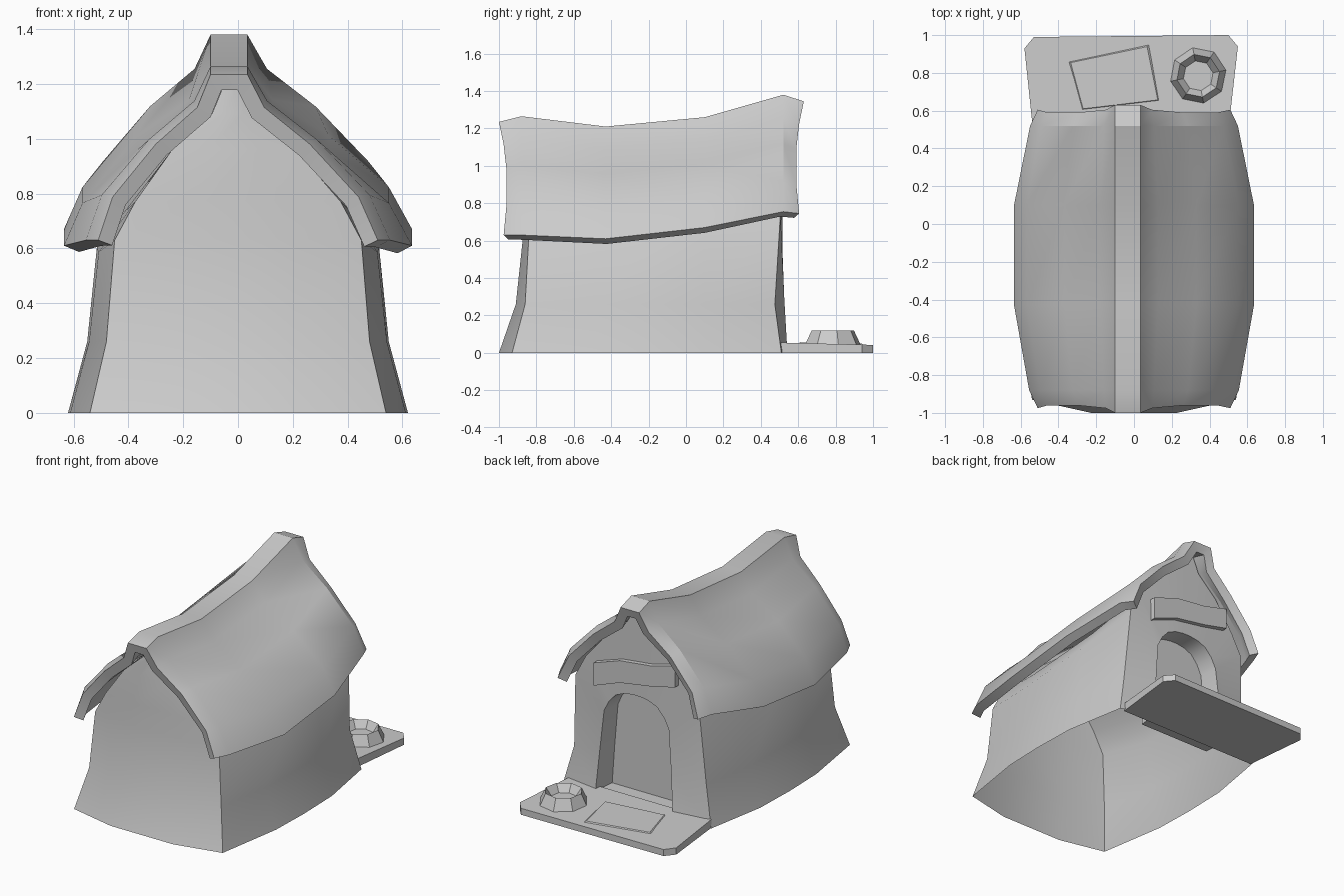
import bpy, bmesh, math

cube = bpy.data.objects.get("Cube")
if cube:
    bpy.data.objects.remove(cube, do_unlink=True)

grey = bpy.data.materials.new("plain_grey")
grey.use_nodes = True
colour = (0.6, 0.6, 0.6, 1)
grey.diffuse_color = colour
grey.node_tree.nodes["Principled BSDF"].inputs["Base Color"].default_value = colour


def lerp_table(table, t, col):
    """Piecewise-linear lookup of one column against the first."""
    for a, b in zip(table, table[1:]):
        if t <= b[0]:
            k = max(0, (t - a[0]) / (b[0] - a[0]))
            return a[col] + k * (b[col] - a[col])
    return table[-1][col]


def finish(name, bm, angle=30, recalc=True):
    if recalc:
        bmesh.ops.recalc_face_normals(bm, faces=bm.faces)
    mesh = bpy.data.meshes.new(name)
    bm.to_mesh(mesh)
    bm.free()
    mesh.materials.append(grey)
    ob = bpy.data.objects.new(name, mesh)
    bpy.context.scene.collection.objects.link(ob)
    bpy.ops.object.select_all(action="DESELECT")
    ob.select_set(True)
    bpy.context.view_layer.objects.active = ob
    bpy.ops.object.shade_smooth_by_angle(angle=math.radians(angle))
    return ob


def strip(bm, rows, closed=False):
    """Skin neighbouring rows of vertices with quads."""
    for a, b in zip(rows, rows[1:]):
        n = len(a)
        for i in range(n if closed else n - 1):
            j = (i + 1) % n
            bm.faces.new((a[i], a[j], b[j], b[i]))


def slab(name, outline, lower, upper, taper=1):
    """Prism between two heights given as functions of y, top shrunk by taper."""
    bm = bmesh.new()
    cx = sum(p[0] for p in outline) / len(outline)
    cy = sum(p[1] for p in outline) / len(outline)
    top = [(cx + (x - cx) * taper, cy + (y - cy) * taper) for x, y in outline]
    rows = [[bm.verts.new((x, y, f(y))) for x, y in ring] for f, ring in ((lower, outline), (upper, top))]
    strip(bm, rows, closed=True)
    for r in rows:
        bm.faces.new(r)
    return finish(name, bm)


# Roof stations: y, ridge height, eave height, half width
stations = [(-.96, 1.235, .63, .51), (-.88, 1.265, .63, .555), (-.43, 1.21, .61, .635),
            (.1, 1.26, .67, .635), (.52, 1.38, .755, .55), (.59, 1.345, .745, .51)]
# Half profile from ridge to eave: width fraction, height fraction, end overhang
profile = [(.12, 1, .04), (.24, .8, .015), (.55, .58, 0), (.88, .26, 0), (1, 0, .015)]

bm = bmesh.new()
rows = []
for y, ridge, eave, half in stations:
    row = []
    for side, points in ((-1, profile[::-1]), (1, profile)):
        for w, h, over in points:
            reach = .067 if h == 1 else w * half
            end = math.copysign(over, y) if y in (-.96, .59) else 0
            row.append(bm.verts.new((side * reach - .033 * h, y + end, eave + h * (ridge - eave))))
    rows.append(row)
strip(bm, rows)
bmesh.ops.recalc_face_normals(bm, faces=bm.faces)
if sum(f.normal.z for f in bm.faces) < 0:
    bmesh.ops.reverse_faces(bm, faces=bm.faces)
roof = finish("roof", bm, recalc=False)
solid = roof.modifiers.new("thickness", "SOLIDIFY")
solid.thickness = .06
solid.offset = -1
solid.use_even_offset = True
bpy.ops.object.modifier_apply(modifier=solid.name)
bpy.ops.object.shade_smooth_by_angle(angle=math.radians(30))

# Walls: height, corner half width, front y, front bulge, back y, side bulge
levels = [(0, .54, -.93, .07, .51, .08), (.26, .48, -.86, .05, .475, .07),
          (.62, .45, -.84, .03, .505, .065), (.76, .375, -.84, .025, .505, .05),
          (.95, .225, -.84, .02, .51, .02), (1.08, .08, -.84, .015, .515, .01),
          (1.19, .035, -.84, .01, .515, 0)]


def lift(y, z):
    return (lerp_table(stations, y, 1) - 1.25) * min(1, z / .62) if z > .3 else 0


bm = bmesh.new()
rows = []
for z, half, front, bow, back, bulge in levels:
    right = [(half, front), (half + bulge * .9, -.48), (half + bulge, -.2), (half + bulge * .9, .1), (half, back)]
    plan = [(-x, y) for x, y in right[::-1]]
    plan += [(-half * .42, front - bow), (half * .42, front - bow)] + right
    shift = -.015 if z > .9 else 0
    rows.append([bm.verts.new((x + shift, y, z + lift(y, z))) for x, y in plan])
strip(bm, rows)
# Sagging cap under the ridge
strip(bm, [rows[-1][:6], rows[-1][:5:-1]])

# Arched doorway joined to the back wall, with a shallow recess
arch = [(.28, .04, .54), (.26, .3, .525), (.235, .57, .515), (.2, .64, .515),
        (.15, .695, .515), (.09, .72, .515), (.03, .73, .515)]
outer = [r[0] for r in rows] + [r[-1] for r in rows[::-1]]
points = [(-x, y, z) for x, z, y in arch] + [(x, y, z) for x, z, y in arch[::-1]]
rim = [bm.verts.new(p) for p in points]
inner = [bm.verts.new((x * .94, .39, z)) for x, y, z in points]
strip(bm, [outer, rim, inner])
bm.faces.new((rim[0], inner[0], inner[-1], rim[-1]))
bm.faces.new(inner)
finish("walls", bm)

# Name board hung over the doorway, slightly wavy
bm = bmesh.new()
board = [(-.3, .875, 1.015), (-.12, .835, .97), (.1, .8, .945), (.29, .73, .88)]
rows = [[bm.verts.new(p) for p in ((x, .49, low), (x, .545, low), (x, .545, top), (x, .49, top))]
        for x, low, top in board]
strip(bm, rows, closed=True)
bm.faces.new(rows[0])
bm.faces.new(rows[-1])
finish("sign_board", bm)

# Porch floor with clipped corners
porch = [(-.535, .5), (-.58, .93), (-.53, .99), (.5, 1), (.55, .94), (.5, .5)]
slab("porch", porch, lambda y: 0, lambda y: .055 - .025 * (y - .5))

# Door mat, a thin sheet with sloping edges
mat = [(-.28, .6), (-.35, .86), (.08, .95), (.14, .65)]
slab("door_mat", mat, lambda y: .042, lambda y: .057 - .02 * (y - .6), taper=.94)

# Eight-sided bowl
bm = bmesh.new()
rows = []
for radius, z in ((.153, .04), (.115, .12), (.08, .07)):
    ring = [(i + .25) * math.tau / 8 for i in range(8)]
    rows.append([bm.verts.new((.34 + radius * math.cos(a), .785 + radius * math.sin(a), z)) for a in ring])
strip(bm, rows, closed=True)
bm.faces.new(rows[0])
bm.faces.new(rows[-1])
finish("bowl", bm, 20)
